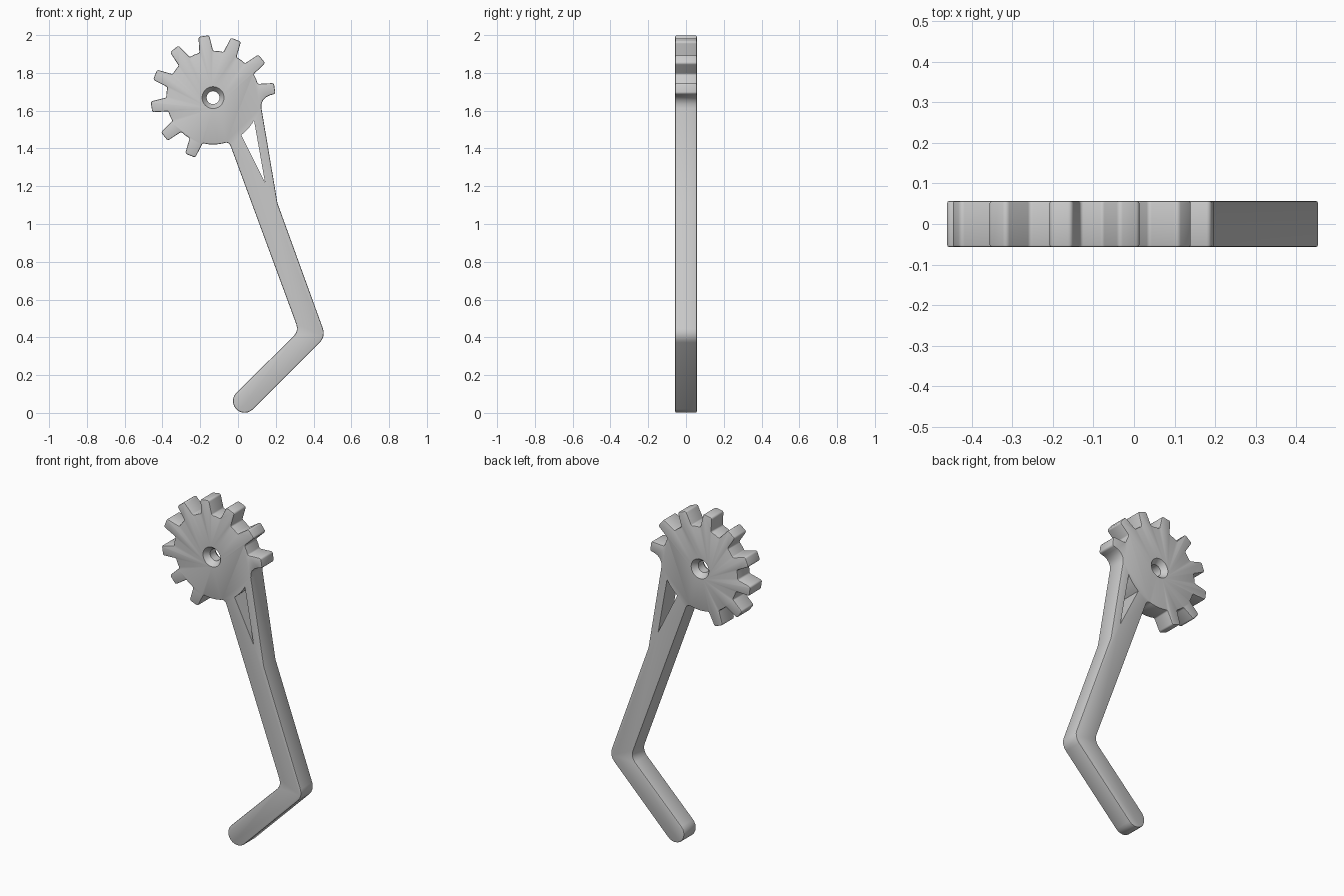
import bpy, bmesh, math
from mathutils import Vector

if "Cube" in bpy.data.objects:
    bpy.data.objects.remove(bpy.data.objects["Cube"])

HALF = 0.057                      # half thickness
HUB = Vector((-0.132, 1.669))     # gear centre (x, z)
ROOT, TIP = 0.248, 0.331

grey = bpy.data.materials.new("grey plastic")
grey.diffuse_color = (0.6, 0.6, 0.6, 1)
grey.use_nodes = True
grey.node_tree.nodes["Principled BSDF"].inputs["Base Color"].default_value = grey.diffuse_color


def polar(r, deg, c=HUB):
    a = math.radians(deg)
    return c + Vector((r * math.cos(a), r * math.sin(a)))


def rounded(corners, steps=4):
    """Replace each (point, radius) corner by a fillet arc."""
    out = []
    for i, (p, r) in enumerate(corners):
        if r == 0:
            out.append(p)
            continue
        u = (corners[i - 1][0] - p).normalized()
        v = (corners[(i + 1) % len(corners)][0] - p).normalized()
        half = u.angle(v) / 2
        c = p + (u + v).normalized() * (r / math.sin(half))
        t = r / math.tan(half)
        a, b = p + u * t - c, p + v * t - c
        sweep = a.angle(b)
        for k in range(steps + 1):
            f = k / steps
            d = (a * math.sin((1 - f) * sweep) + b * math.sin(f * sweep)) / math.sin(sweep)
            out.append(c + d)
    return out


def plate(name, pts, half, bevel=0):
    """Extrude an x-z outline along y and round its front and back rims."""
    bm = bmesh.new()
    face = bm.faces.new([bm.verts.new((p.x, -half, p.y)) for p in pts])
    ext = bmesh.ops.extrude_face_region(bm, geom=[face])
    moved = [g for g in ext["geom"] if isinstance(g, bmesh.types.BMVert)]
    bmesh.ops.translate(bm, verts=moved, vec=(0, 2 * half, 0))
    bmesh.ops.recalc_face_normals(bm, faces=bm.faces)
    if bevel:
        rim = [e for e in bm.edges if abs(e.verts[0].co.y - e.verts[1].co.y) < 1e-5]
        bmesh.ops.bevel(bm, geom=rim, offset=bevel, segments=2, profile=0.5,
                        affect='EDGES', clamp_overlap=True)
    return make(name, bm)


def make(name, bm):
    me = bpy.data.meshes.new(name)
    bm.to_mesh(me)
    bm.free()
    me.materials.append(grey)
    ob = bpy.data.objects.new(name, me)
    bpy.context.collection.objects.link(ob)
    return ob


# Outline: nine gear teeth, counter-clockwise from the right
outline = []
for k in range(9):
    a = 8.5 + 30 * k
    if k:
        outline.append((polar(ROOT, a - 8.5), 0.01))
    outline += [(polar(TIP, a - 5), 0.012), (polar(TIP, a + 5), 0.012),
                (polar(ROOT, a + 8.5), 0.01)]
    if k < 8:
        outline.append((polar(ROOT, a + 15), 0))
outline += [(polar(ROOT, d), 0) for d in (264, 270, 276, 282)]

# Arm: inner edge, round foot, knee, and strut joining the first tooth
outline += [(Vector((-0.048, 1.437)), 0.025), (Vector((0.322, 0.433)), 0.06)]
foot = Vector((0.035, 0.063))
outline += [(polar(0.062, d, foot), 0) for d in range(135, 316, 15)]
outline += [(Vector((0.465, 0.404)), 0.07), (Vector((0.209, 1.11)), 0),
            (Vector((0.115, 1.667)), 0.06)]
body = plate("geared_lever", rounded(outline), HALF, 0.006)

# Triangular opening between arm, strut and gear
opening = [Vector((0.143, 1.22))] + [polar(ROOT, d) for d in range(-29, -56, -4)]
opening_cutter = plate("opening_cutter", opening, 0.2)

# Hub bore, countersunk on both faces
bm = bmesh.new()
N = 40
rings = []
for y, r in ((-0.077, 0.058), (-0.057, 0.058), (-0.025, 0.034),
             (0.025, 0.034), (0.057, 0.058), (0.077, 0.058)):
    ring = [polar(r, 360 * i / N) for i in range(N)]
    rings.append([bm.verts.new((p.x, y, p.y)) for p in ring])
for lo, hi in zip(rings, rings[1:]):
    for i in range(N):
        j = (i + 1) % N
        bm.faces.new((lo[i], lo[j], hi[j], hi[i]))
bm.faces.new(rings[0])
bm.faces.new(rings[-1])
bmesh.ops.recalc_face_normals(bm, faces=bm.faces)
bore_cutter = make("bore_cutter", bm)

# Cut the openings and finish shading
bpy.context.view_layer.objects.active = body
body.select_set(True)
for cutter in (opening_cutter, bore_cutter):
    mod = body.modifiers.new("cut", 'BOOLEAN')
    mod.operation, mod.solver, mod.object = 'DIFFERENCE', 'EXACT', cutter
    bpy.ops.object.modifier_apply(modifier=mod.name)
    bpy.data.objects.remove(cutter)
bpy.ops.object.shade_smooth_by_angle(angle=math.radians(30))
